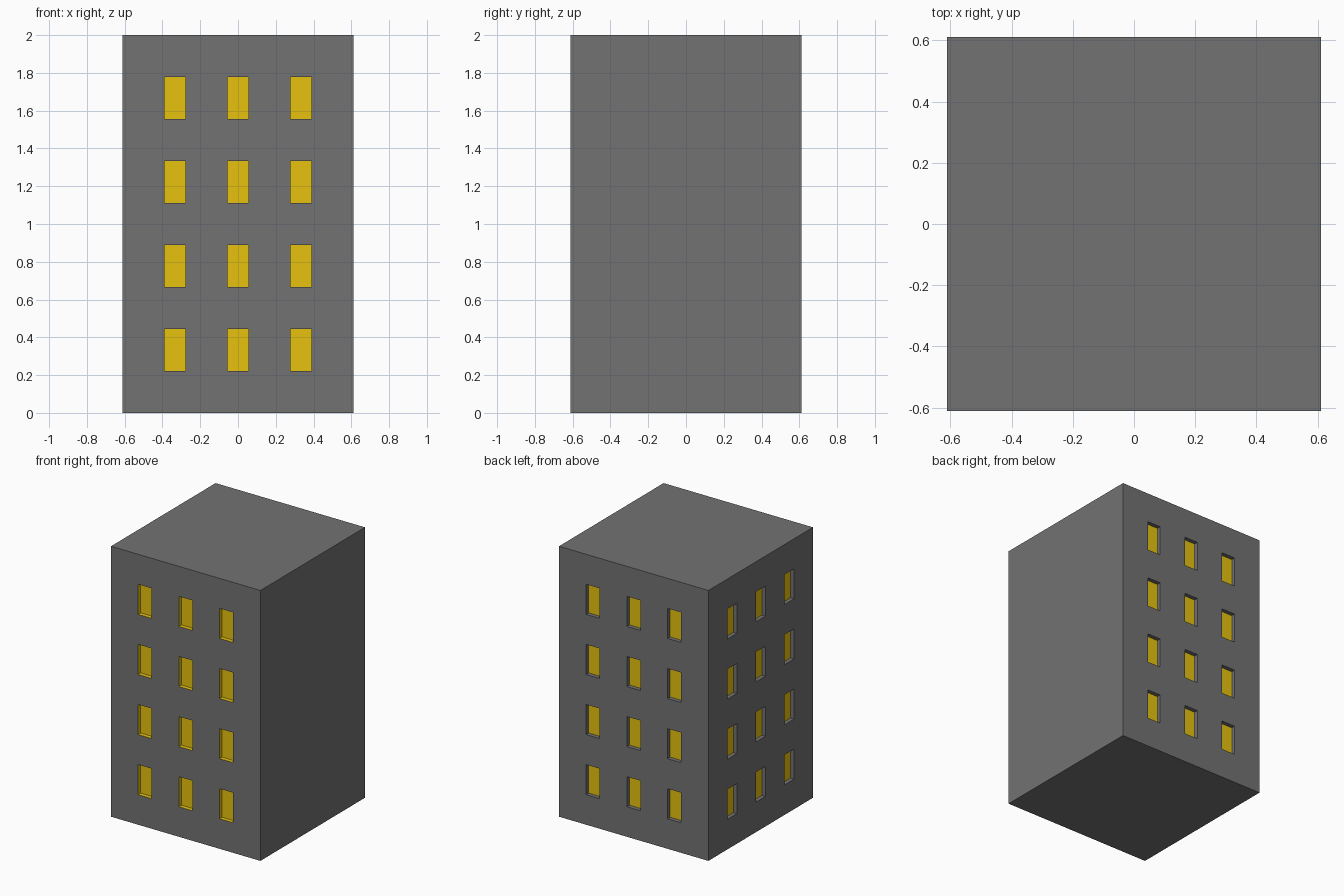
import bpy, bmesh
from mathutils import Vector

if "Cube" in bpy.data.objects:
    bpy.data.objects.remove(bpy.data.objects["Cube"])

U = 1 / 9            # module: window width
HALF = 5.5 * U       # half footprint
HEIGHT = 18 * U
DEPTH = 0.03         # window recess


def material(name, color):
    m = bpy.data.materials.new(name)
    m.diffuse_color = (*color, 1)
    m.use_nodes = True
    m.node_tree.nodes["Principled BSDF"].inputs["Base Color"].default_value = m.diffuse_color
    return m


# tower block
bm = bmesh.new()
bmesh.ops.create_cube(bm, size=1)
for v in bm.verts:
    v.co = Vector((v.co.x * 2 * HALF, v.co.y * 2 * HALF, (v.co.z + 0.5) * HEIGHT))


def cut(axis, pos):
    n = Vector((0, 0, 0))
    n[axis] = 1
    bmesh.ops.bisect_plane(bm, geom=bm.verts[:] + bm.edges[:] + bm.faces[:],
                           plane_co=n * pos, plane_no=n)


# window grid lines
columns = [-3 * U, 0, 3 * U]
rows = [(3 + 4 * i) * U for i in range(4)]
for c in columns:
    for side in (-U / 2, U / 2):
        cut(0, c + side)
        cut(1, c + side)
for r in rows:
    for side in (-U, U):
        cut(2, r + side)


def windows(normal):
    """Grid cells that are windows on the wall facing the given direction."""
    along = 1 if normal.x else 0
    found = []
    for f in bm.faces:
        c = f.calc_center_median()
        if (f.normal.dot(normal) > 0.9
                and any(abs(c[along] - k) < 0.01 for k in columns)
                and any(abs(c.z - r) < 0.01 for r in rows)):
            found.append(f)
    return found


# recessed windows on front, back and left walls; the right wall is blank
bm.normal_update()
for normal, yellow_reveal in ((Vector((0, -1, 0)), True),
                              (Vector((0, 1, 0)), False),
                              (Vector((-1, 0, 0)), False)):
    panes = windows(normal)
    rim = bmesh.ops.inset_individual(bm, faces=panes, thickness=0, depth=-DEPTH)["faces"]
    for f in panes:
        f.material_index = 1
    if yellow_reveal:
        for f in rim:
            if f not in panes:
                f.material_index = 1

mesh = bpy.data.meshes.new("tower_block")
bm.to_mesh(mesh)
bm.free()
mesh.materials.append(material("concrete", (0.17, 0.17, 0.17)))
mesh.materials.append(material("lit_window", (0.8, 0.54, 0.005)))
bpy.context.collection.objects.link(bpy.data.objects.new("tower_block", mesh))
